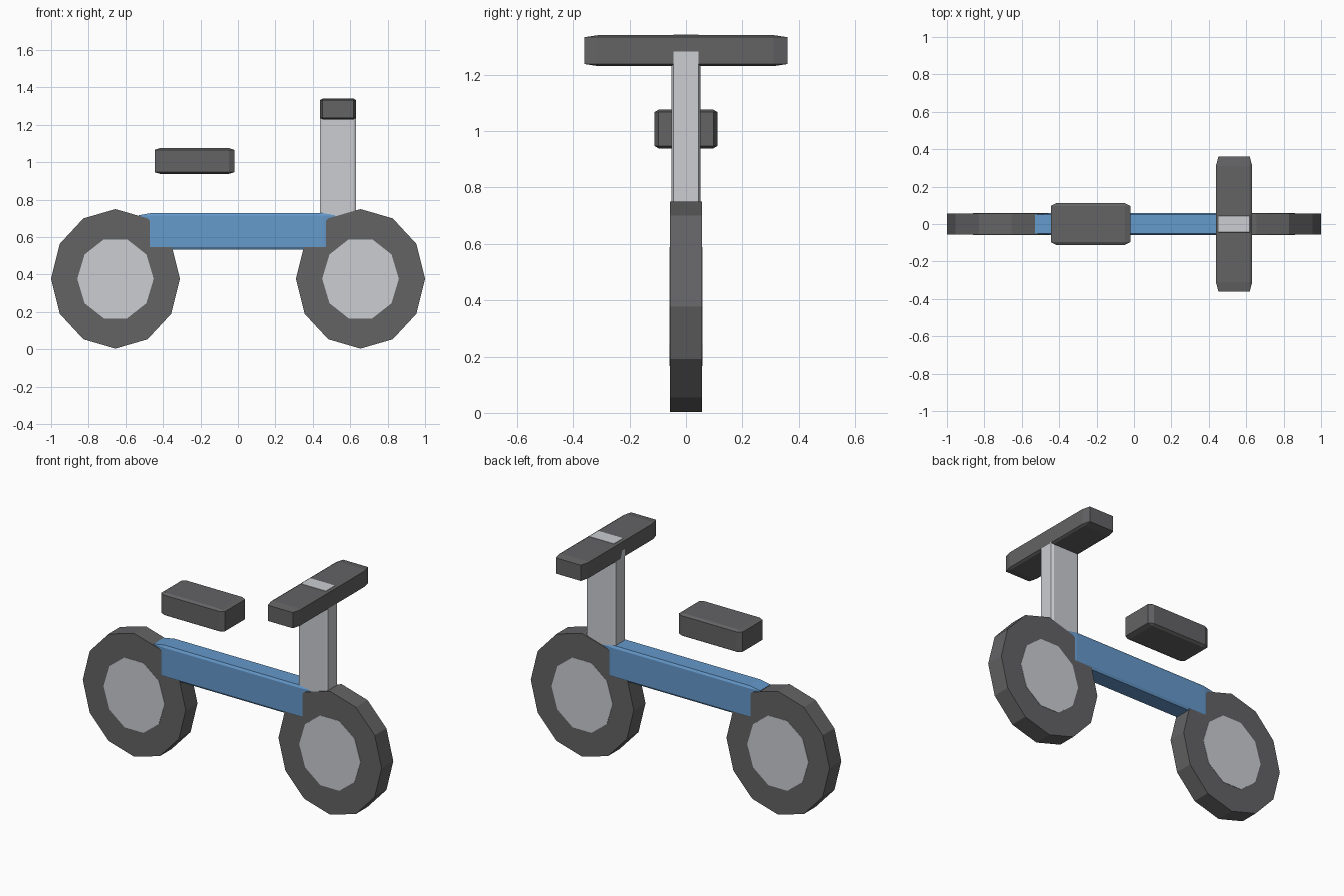
import bpy
import bmesh
import math
from mathutils import Matrix

cube = bpy.data.objects.get("Cube")
if cube:
    bpy.data.objects.remove(cube, do_unlink=True)


def material(name, colour):
    mat = bpy.data.materials.new(name)
    mat.use_nodes = True
    mat.diffuse_color = (*colour, 1)
    mat.node_tree.nodes["Principled BSDF"].inputs["Base Color"].default_value = (*colour, 1)
    return mat


dark = material("dark grey", (0.125, 0.125, 0.13))
light = material("light grey", (0.60, 0.61, 0.64))
blue = material("blue", (0.13, 0.32, 0.60))


def finish(name, bm, mat):
    bmesh.ops.recalc_face_normals(bm, faces=bm.faces)
    mesh = bpy.data.meshes.new(name)
    bm.to_mesh(mesh)
    bm.free()
    mesh.materials.append(mat)
    obj = bpy.data.objects.new(name, mesh)
    bpy.context.collection.objects.link(obj)


def box(name, low, high, mat, bevel=0.068):
    """Unit cube, bevelled, then stretched so the bevel follows each side's length."""
    bm = bmesh.new()
    bmesh.ops.create_cube(bm, size=1)
    bmesh.ops.bevel(bm, geom=bm.edges[:], offset=bevel, segments=1, affect='EDGES')
    bmesh.ops.scale(bm, vec=[b - a for a, b in zip(low, high)], verts=bm.verts)
    bmesh.ops.translate(bm, vec=[(a + b) / 2 for a, b in zip(low, high)], verts=bm.verts)
    finish(name, bm, mat)


def disc(name, x, z, rx, rz, half, sides, mat):
    """Flat-sided cylinder across the bike, slightly narrower than tall."""
    bm = bmesh.new()
    bmesh.ops.create_cone(bm, cap_ends=True, segments=sides, radius1=1, radius2=1, depth=2)
    # put a corner on the +x axis
    corner = max(bm.verts, key=lambda v: v.co.x).co
    bm.transform(Matrix.Rotation(-math.atan2(corner.y, corner.x), 4, 'Z'))
    bm.transform(Matrix.Rotation(math.pi / 2, 4, 'X'))
    bmesh.ops.scale(bm, vec=(rx, half, rz), verts=bm.verts)
    bmesh.ops.translate(bm, vec=(x, 0, z), verts=bm.verts)
    finish(name, bm, mat)


# wheels with hub discs
for side, x in (("rear", -0.655), ("front", 0.655)):
    disc(side + "_tyre", x, 0.377, 0.345, 0.373, 0.056, 12, dark)
    disc(side + "_hub", x, 0.377, 0.205, 0.222, 0.058, 10, light)

# frame, steering post, handlebar and seat
box("frame", (-0.53, -0.0575, 0.535), (0.53, 0.0575, 0.73), blue)
box("steering_post", (0.438, -0.051, 0.45), (0.632, 0.051, 1.342), light)
box("handlebar", (0.438, -0.36, 1.23), (0.632, 0.36, 1.34), dark)
box("seat", (-0.445, -0.112, 0.938), (-0.02, 0.112, 1.076), dark)
